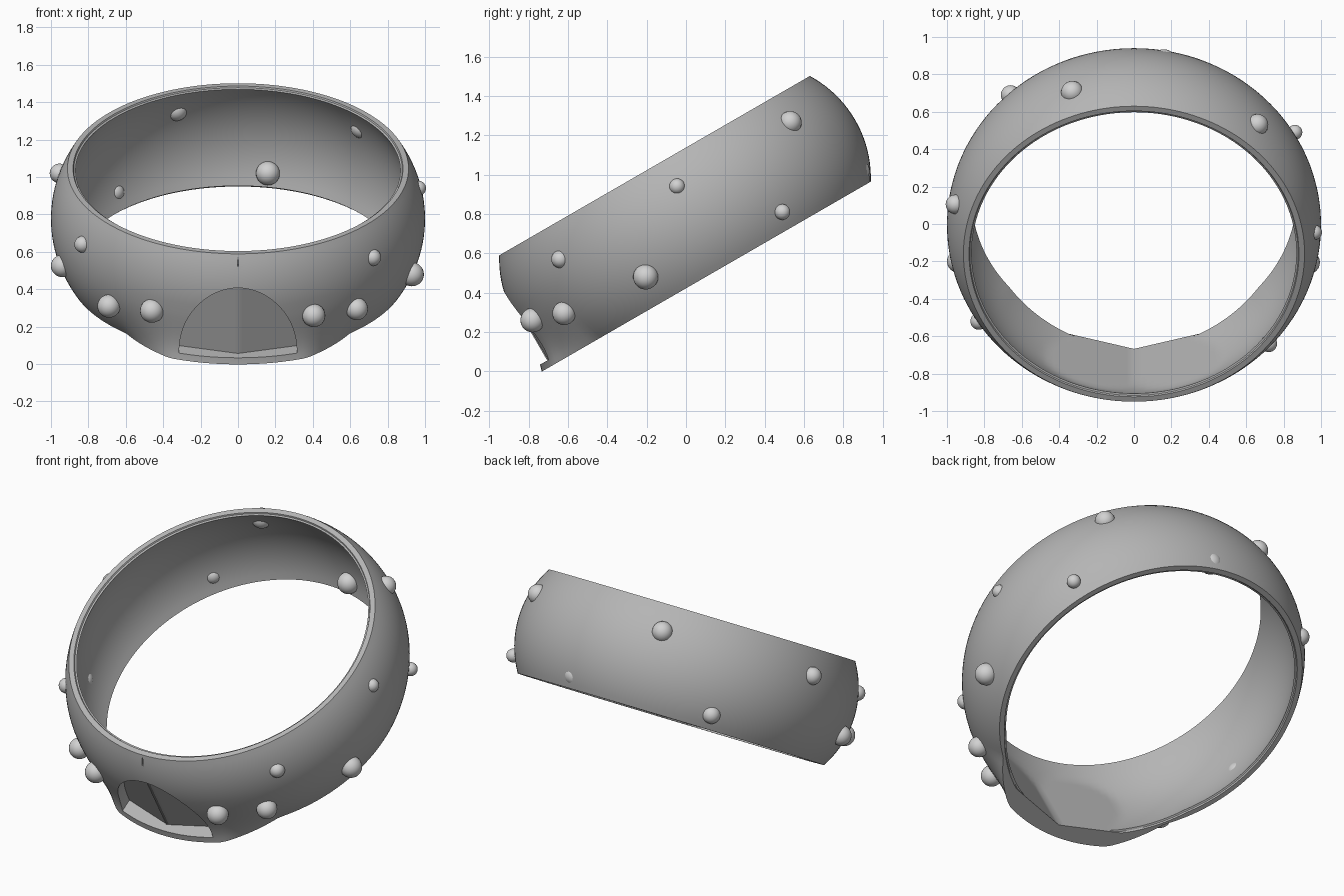
import bpy, bmesh, math
from mathutils import Matrix, Vector

if "Cube" in bpy.data.objects:
    bpy.data.objects.remove(bpy.data.objects["Cube"])

TILT = Matrix.Translation((0, -0.005, 0.777)) @ Matrix.Rotation(math.radians(30), 4, 'X')

def material(name, v):
    m = bpy.data.materials.new(name)
    m.diffuse_color = (v, v, v, 1)
    m.use_nodes = True
    m.node_tree.nodes["Principled BSDF"].inputs["Base Color"].default_value = m.diffuse_color
    return m

GREY = material("band grey", 0.46)
LIGHT = material("stud grey", 0.64)

def make(name, bm, mat):
    bmesh.ops.recalc_face_normals(bm, faces=bm.faces[:])
    me = bpy.data.meshes.new(name)
    bm.to_mesh(me)
    bm.free()
    me.materials.append(mat)
    ob = bpy.data.objects.new(name, me)
    bpy.context.collection.objects.link(ob)
    return ob

def smooth(ob, deg=30):
    bpy.ops.object.select_all(action='DESELECT')
    ob.select_set(True)
    bpy.context.view_layer.objects.active = ob
    bpy.ops.object.shade_smooth_by_angle(angle=math.radians(deg))

def arc(r_edge, r_mid, h, n):
    # circular bulge from (r_edge, -h) to (r_edge, h)
    s = r_mid - r_edge
    R = (h * h + s * s) / (2 * s)
    a = math.asin(h / R)
    return [(r_mid - R + R * math.cos(a * (2 * i / n - 1)),
             R * math.sin(a * (2 * i / n - 1))) for i in range(n + 1)]

def panel_depth(x):
    # shallow V behind the front arch
    return 0.964 - 0.267 * abs(x)

# tilted band with a flared front lip
outer = [(r, w, 'o') for r, w in arc(0.912, 1.0, 0.31, 20)]
rim_top = [(0.882, 0.31, 'o'), (0.878, 0.302, 'i')]
inner = [(r, w, 'i') for r, w in reversed(arc(0.868, 0.945, 0.298, 16))]
rim_bottom = [(0.878, -0.302, 'i'), (0.882, -0.31, 'i')]
profile = outer + rim_top + inner + rim_bottom
N = 160
bm = bmesh.new()
rings = []
for k in range(N):
    t = 2 * math.pi * k / N                      # 0 = front
    deg = math.degrees(min(t, 2 * math.pi - t))
    ring = []
    for r, w, side in profile:
        f = min(1, max(0, -w / 0.31))
        if side == 'o':
            r += (1.02 - r) * min(1, max(0, (41 - deg) / 20)) * f
        else:
            r += 0.09 * max(0, 1 - deg / 50) * f * f
        x, u = r * math.sin(t), -r * math.cos(t)
        if side == 'i' and abs(x) < 0.5 and u < 0:
            u = max(u, -(panel_depth(x) - 0.02))
        ring.append(bm.verts.new((x, u, w)))
    rings.append(ring)
M = len(profile)
for k in range(N):
    a, b = rings[k], rings[(k + 1) % N]
    for j in range(M):
        bm.faces.new((a[j], b[j], b[(j + 1) % M], a[(j + 1) % M]))
band = make("collar_band", bm, GREY)

# arch cutter with V-shaped back, hollowing the front recess
bm = bmesh.new()
xs = [0.315 * math.cos(math.pi * i / 40) for i in range(41)]
zs = [-0.275 + 0.415 * math.sin(math.pi * i / 40) for i in range(41)]
cols = []
for x, z in zip(xs, zs):
    cols.append([bm.verts.new((x, -1.2, z)), bm.verts.new((x, -panel_depth(x), z)),
                 bm.verts.new((x, -panel_depth(x), -0.275)), bm.verts.new((x, -1.2, -0.275))])
for a, b in zip(cols, cols[1:]):
    for j in range(4):
        bm.faces.new((a[j], b[j], b[(j + 1) % 4], a[(j + 1) % 4]))
bmesh.ops.remove_doubles(bm, verts=bm.verts[:], dist=1e-5)
bmesh.ops.dissolve_degenerate(bm, edges=bm.edges[:], dist=1e-5)
arch = make("arch_cutter", bm, GREY)

# slit in the front of the upper rim
bm = bmesh.new()
bmesh.ops.create_cube(bm, size=1, matrix=Matrix.Translation((0, -0.95, 0.3)) @ Matrix.Diagonal((0.008, 0.06, 0.1, 1)))
slit = make("slit_cutter", bm, GREY)

for cutter in (arch, slit):
    mod = band.modifiers.new("cut", 'BOOLEAN')
    mod.operation, mod.solver, mod.object = 'DIFFERENCE', 'EXACT', cutter
    bpy.context.view_layer.objects.active = band
    bpy.ops.object.modifier_apply(modifier=mod.name)
    bpy.data.objects.remove(cutter)
band.matrix_world = TILT
smooth(band)

# thin seam strip down the arch panel
bm = bmesh.new()
bmesh.ops.create_cube(bm, size=1, matrix=Matrix.Translation((0, -0.964, -0.07)) @ Matrix.Diagonal((0.01, 0.008, 0.4, 1)))
seam = make("panel_seam", bm, GREY)
seam.matrix_world = TILT

# round studs set through the wall: x, y, z, radius
studs = [
    (0.405, -0.78, 0.26, 0.062), (0.635, -0.62, 0.295, 0.06), (0.72, -0.64, 0.57, 0.045),
    (0.93, -0.205, 0.48, 0.064), (0.965, -0.045, 0.94, 0.04), (0.86, 0.49, 0.81, 0.04),
    (0.66, 0.53, 1.265, 0.058), (0.16, 0.87, 1.02, 0.064), (-0.33, 0.705, 1.36, 0.06),
    (-0.66, 0.69, 0.92, 0.052), (-0.955, 0.105, 1.02, 0.052), (-0.94, -0.2, 0.525, 0.06),
    (-0.83, -0.52, 0.64, 0.045), (-0.69, -0.59, 0.31, 0.062), (-0.46, -0.755, 0.285, 0.064),
]
for i, (x, y, z, r) in enumerate(studs):
    bm = bmesh.new()
    bmesh.ops.create_uvsphere(bm, u_segments=24, v_segments=14, radius=r)
    stud = make(f"stud_{i + 1}", bm, LIGHT)
    stud.location = (x, y, z)
    smooth(stud, 60)
